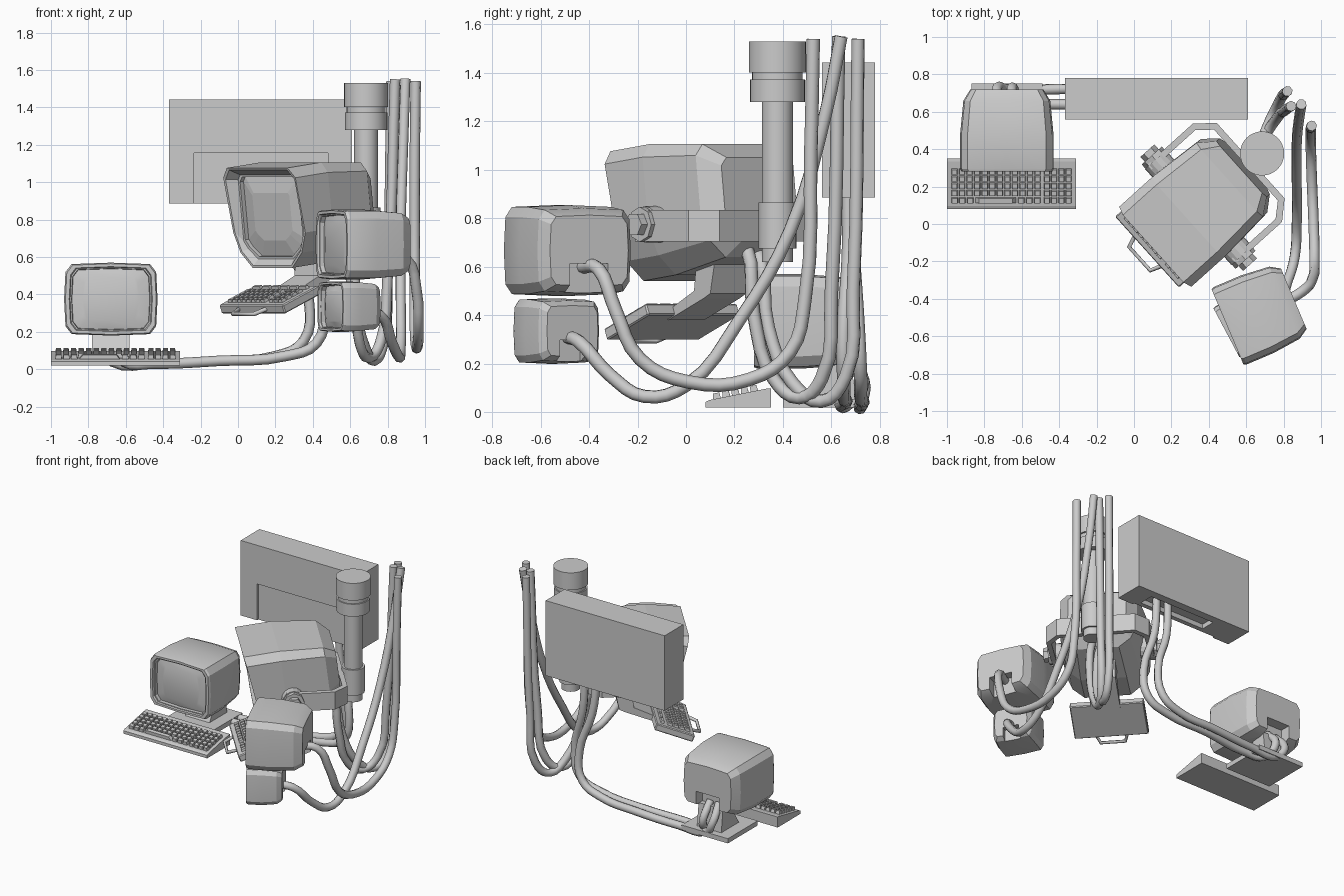
import bpy, bmesh
from math import radians as rad
from mathutils import Matrix, Vector

if "Cube" in bpy.data.objects:
    bpy.data.objects.remove(bpy.data.objects["Cube"])


def finish(name, bm, loc=(0, 0, 0), rot=(0, 0, 0), smooth=None):
    bmesh.ops.recalc_face_normals(bm, faces=bm.faces)
    me = bpy.data.meshes.new(name)
    bm.to_mesh(me)
    bm.free()
    ob = bpy.data.objects.new(name, me)
    bpy.context.collection.objects.link(ob)
    ob.location, ob.rotation_euler = loc, [rad(a) for a in rot]
    if smooth:
        activate(ob)
        bpy.ops.object.shade_smooth_by_angle(angle=rad(smooth))
    return ob


def activate(ob):
    bpy.ops.object.select_all(action='DESELECT')
    ob.select_set(True)
    bpy.context.view_layer.objects.active = ob


def add_box(bm, lo, hi, taper=1.0):
    lo, hi = Vector(lo), Vector(hi)
    mid, size = (lo + hi) / 2, hi - lo
    vs = bmesh.ops.create_cube(bm, size=1)['verts']
    for v in vs:
        k = taper if v.co.z > 0 else 1
        v.co = mid + Vector((v.co.x * size.x * k, v.co.y * size.y * k, v.co.z * size.z))


def box(name, lo, hi, loc=(0, 0, 0), rot=(0, 0, 0), bevel=0):
    bm = bmesh.new()
    add_box(bm, lo, hi)
    if bevel:
        bmesh.ops.bevel(bm, geom=bm.edges[:], offset=bevel, segments=1, affect='EDGES')
    return finish(name, bm, loc, rot)


def loft(name, rings, loc, rot, smooth=None):
    """Skin a list of closed rings and cap both ends."""
    bm = bmesh.new()
    vs = [[bm.verts.new(p) for p in r] for r in rings]
    n = len(vs[0])
    for a, b in zip(vs, vs[1:]):
        for i in range(n):
            bm.faces.new((a[i], a[(i + 1) % n], b[(i + 1) % n], b[i]))
    bm.faces.new(vs[0])
    bm.faces.new(vs[-1])
    return finish(name, bm, loc, rot, smooth)


def prism(name, yz, x0, x1, loc=(0, 0, 0), rot=(0, 0, 0)):
    return loft(name, [[(x, y, z) for y, z in yz] for x in (x0, x1)], loc, rot)


def cut(ob, lo, hi):
    c = box('cutter', lo, hi, ob.location)
    c.rotation_euler = ob.rotation_euler
    c.hide_render = True
    m = ob.modifiers.new('cut', 'BOOLEAN')
    m.operation, m.object, m.solver = 'DIFFERENCE', c, 'EXACT'
    activate(ob)
    bpy.ops.object.modifier_apply(modifier=m.name)
    bpy.data.objects.remove(c)


def tube(name, pts, r=0.028, kind='BEZIER', loc=(0, 0, 0), rot=(0, 0, 0), cyclic=False):
    cu = bpy.data.curves.new(name, 'CURVE')
    cu.dimensions, cu.bevel_depth, cu.bevel_resolution = '3D', r, 2
    cu.resolution_u, cu.use_fill_caps = 4, True
    sp = cu.splines.new(kind)
    data = sp.bezier_points if kind == 'BEZIER' else sp.points
    data.add(len(pts) - 1)
    for d, p in zip(data, pts):
        if kind == 'BEZIER':
            d.co, d.handle_left_type, d.handle_right_type = p, 'AUTO', 'AUTO'
        else:
            d.co = (*p, 1)
    sp.use_cyclic_u = cyclic
    ob = bpy.data.objects.new(name, cu)
    bpy.context.collection.objects.link(ob)
    ob.location, ob.rotation_euler = loc, [rad(a) for a in rot]
    activate(ob)
    bpy.ops.object.convert(target='MESH')


def keys(name, blocks, h, loc, rot):
    """blocks: (x0, x1, y0, y1, columns, rows)"""
    bm = bmesh.new()
    for x0, x1, y0, y1, nc, nr in blocks:
        dx, dy = (x1 - x0) / nc, (y1 - y0) / nr
        for i in range(nc):
            for j in range(nr):
                x, y = x0 + i * dx, y0 + j * dy
                add_box(bm, (x + .003, y + .003, -.004), (x + dx - .003, y + dy - .003, h), .8)
    finish(name, bm, loc, rot)


def lathe(name, prof, x, y, n=32):
    bm = bmesh.new()
    for r, z0, z1 in prof:
        bmesh.ops.create_cone(bm, cap_ends=True, segments=n, radius1=r, radius2=r, depth=z1 - z0,
                              matrix=Matrix.Translation((0, 0, (z0 + z1) / 2)))
    finish(name, bm, (x, y, 0), smooth=35)


# Small tube monitors: bulged rounded section, recessed screen, rear cable notch
def small_crt(name, w, h, d, loc, yaw):
    q = [(1, 0), (.97, .74), (.84, .96), (0, 1)]
    out = q + [(-x, z) for x, z in q[-2::-1]]
    out += [(-x, -z) for x, z in out[1:-1]]
    prof = [(.02, .6), (.035, .83), (.012, .84), (.012, .87), (0, .89), (0, .97), (.015, 1),
            (.45 * d, 1), (.86 * d, .93), (d, .78)]
    rings = [[(x * s * w / 2, y, z * s * h / 2) for x, z in out] for y, s in prof]
    ob = loft(name, rings, loc, (0, 0, yaw), 25)
    cut(ob, (-.19 * w, .82 * d, -.6 * h), (.19 * w, 1.2 * d, -.14 * h))


small_crt('desk_monitor', .5, .39, .44, (-.68, .28, .375), 0)
small_crt('side_monitor_upper', .45, .375, .385, (.5, -.55, .667), -67)
small_crt('side_monitor_lower', .305, .27, .24, (.494, -.581, .335), -62)

# Desk monitor stand
box('stand_base', (-.87, .4, .02), (-.49, .75, .055))
prism('stand_neck', [(.49, .05), (.7, .05), (.68, .22), (.59, .22)], -.78, -.58)

# Desk keyboard
prism('keyboard_case', [(.08, .02), (.08, .042), (.095, .05), (.335, .098), (.35, .098), (.35, .02)], -1, -.31)
keys('keyboard_keys', [(-.325, .16, .07, .225, 12, 4), (-.325, -.2, .03, .068, 3, 1),
                       (-.2, .03, .03, .068, 1, 1), (.03, .16, .03, .068, 3, 1),
                       (.17, .325, .03, .225, 4, 5)], .024, (-.655, .08, .046), (11.3, 0, 0))

# Wall cabinet with recessed front panel and cable slot beneath
cab = box('wall_cabinet', (-.37, .56, .885), (.61, .78, 1.443))
cut(cab, (-.235, .5, .8), (.48, .575, 1.155))
cut(cab, (-.1, .61, .8), (.45, .72, .92))

# Large hanging monitor
YAW, FRONT = -48, (.16, -.08)
big = [(-.84, 1), (.84, 1), (1, .8), (1, -.3), (.85, -.7), (.55, -1),
       (-.55, -1), (-.85, -.7), (-1, -.3), (-1, .8)]
scr = [(-.8, .85), (.8, .85), (.87, .75), (.87, -.5), (.75, -.66), (.5, -.86),
       (-.5, -.86), (-.75, -.66), (-.87, -.5), (-.87, .75)]


def ring(o, y, sx, sz, hood=0):
    return [(x * sx, y - hood * max(0, z), z * sz) for x, z in o]


loft('large_monitor', [ring(scr, .035, .17, .15), ring(scr, .055, .265, .25), ring(scr, .03, .265, .25),
                       ring(scr, .03, .28, .265), ring(big, 0, .275, .26, .04), ring(big, 0, .288, .272, .045),
                       ring(big, .2, .288, .272), ring(big, .5, .265, .235), ring(big, .58, .2, .17)],
     (*FRONT, .812), (7, 0, YAW))

# Yoke around the large monitor, with pivot pads and bolts
half = [(.355, .2), (.355, .53), (.27, .625)]
inner = [(.32, .2), (.32, .515), (.255, .59)]
path_o = half + [(-x, y) for x, y in half[::-1]]
path_i = inner + [(-x, y) for x, y in inner[::-1]]
loft('yoke', [[(*o, -.065), (*o, .065), (*i, .065), (*i, -.065)] for o, i in zip(path_o, path_i)],
     (*FRONT, .77), (0, 0, YAW))
for s, side in ((-1, 'left'), (1, 'right')):
    bm = bmesh.new()
    for r, n, a, b in ((.075, 16, .26, .345), (.072, 8, .345, .375), (.05, 6, .375, .41)):
        bmesh.ops.create_cone(bm, cap_ends=True, segments=n, radius1=r, radius2=r, depth=b - a,
                              matrix=Matrix.Translation((s * (a + b) / 2, .25, 0)) @ Matrix.Rotation(rad(90), 4, 'Y'))
    finish('yoke_bolt_' + side, bm, (*FRONT, .775), (0, 0, YAW))

# Ceiling pole
lathe('pole', [(.064, .62, 1.3), (.078, .675, .865), (.113, 1.28, 1.372), (.104, 1.372, 1.402),
               (.118, 1.402, 1.53)], .685, .377)

# Tray under the large monitor: arm, slab, keys and handle
prism('tray_arm', [(.3, .66), (.42, .68), (.38, .49), (.34, .47), (.12, .38), (.1, .41), (.28, .5)],
      -.1, .1, (*FRONT, 0), (0, 0, YAW))
tray = dict(loc=(.075, -.145, .32), rot=(22, 0, YAW))
box('tray', (-.255, 0, -.025), (.255, .28, .025), bevel=.006, **tray)
keys('tray_keys', [(-.22, .08, .03, .2, 8, 4), (.11, .22, .03, .2, 3, 4), (-.22, .22, .22, .25, 6, 1)],
     .016, (.075 - .007, -.145 - .006, .343), tray['rot'])
tube('tray_handle', [(-.11, .01, 0), (-.085, -.065, 0), (.085, -.065, 0), (.11, .01, 0)], .012, 'POLY', **tray)

# Cables
tube('cabinet_cable_a', [(.36, .67, .93), (.38, .67, .65), (.46, .65, .33), (.42, .65, .14), (.25, .65, .07),
                         (-.1, .66, .045), (-.45, .64, .03), (-.61, .67, .04), (-.65, .73, .13), (-.65, .64, .24)])
tube('cabinet_cable_b', [(.26, .67, .93), (.29, .69, .65), (.38, .71, .36), (.35, .72, .15), (.2, .72, .07),
                         (-.1, .73, .045), (-.45, .72, .03), (-.67, .72, .04), (-.73, .73, .13), (-.72, .64, .24)])
tube('large_monitor_cable_a', [(.5, .2, .72), (.58, .25, .68), (.63, .28, .4), (.65, .36, .14), (.7, .47, .06),
                               (.76, .56, .14), (.8, .6, .5), (.84, .63, 1.55)])
tube('large_monitor_cable_b', [(.46, .26, .7), (.56, .31, .62), (.62, .34, .35), (.68, .44, .12), (.73, .56, .045),
                               (.78, .66, .15), (.8, .69, .5), (.82, .71, 1.54)])
tube('side_cable_lower', [(.66, -.49, .31), (.76, -.44, .29), (.82, -.31, .15), (.86, -.17, .065), (.87, 0, .11),
                          (.87, .22, .38), (.87, .43, .75), (.885, .58, 1.25), (.895, .64, 1.55)])
tube('side_cable_upper', [(.78, -.43, .6), (.9, -.36, .59), (.955, -.29, .42), (.965, -.19, .22), (.96, .01, .125),
                          (.95, .26, .135), (.945, .43, .25), (.945, .49, .46), (.945, .515, 1.08), (.95, .525, 1.54)])
